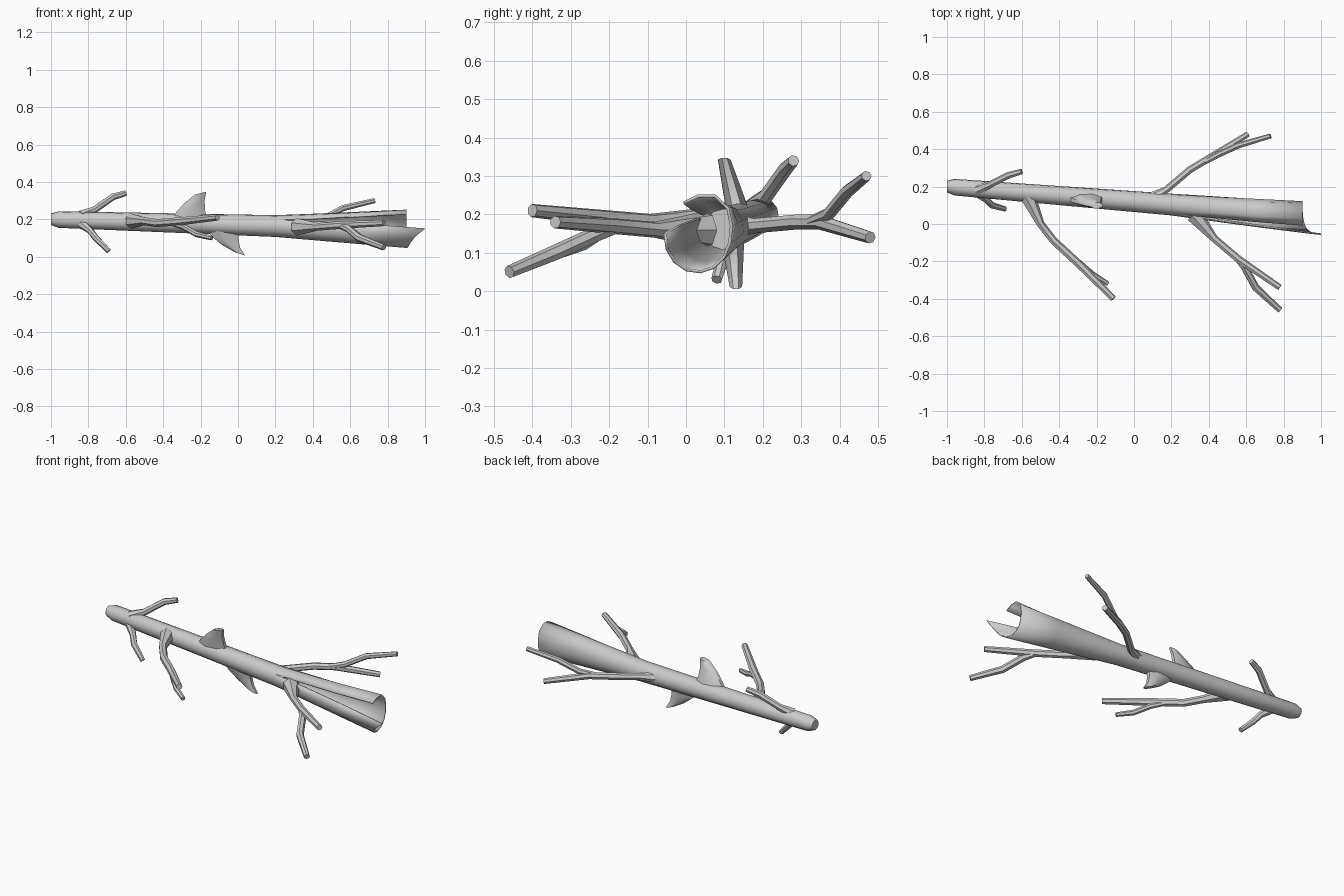
import bpy, bmesh, math
from mathutils import Vector

cube = bpy.data.objects.get("Cube")
if cube:
    bpy.data.objects.remove(cube, do_unlink=True)

grey = (.6, .6, .6, 1)
bark = bpy.data.materials.new("pale grey bark")
bark.use_nodes = True
bark.diffuse_color = grey
bark.node_tree.nodes["Principled BSDF"].inputs["Base Color"].default_value = grey


def loft(name, rings, closed=True):
    """Skin a list of point rings; closed rings also get an end cap."""
    bm = bmesh.new()
    rows = [[bm.verts.new(point) for point in ring] for ring in rings]
    count = len(rows[0])
    for near, far in zip(rows, rows[1:]):
        for i in range(count if closed else count - 1):
            j = (i + 1) % count
            bm.faces.new((near[i], near[j], far[j], far[i]))
    bm.faces.new(rows[0][::-1])
    if closed:
        bm.faces.new(rows[-1])
    bmesh.ops.remove_doubles(bm, verts=bm.verts, dist=.0005)
    bmesh.ops.recalc_face_normals(bm, faces=bm.faces)
    mesh = bpy.data.meshes.new(name)
    bm.to_mesh(mesh)
    bm.free()
    mesh.materials.append(bark)
    part = bpy.data.objects.new(name, mesh)
    bpy.context.collection.objects.link(part)
    bpy.ops.object.select_all(action="DESELECT")
    part.select_set(True)
    bpy.context.view_layer.objects.active = part
    bpy.ops.object.shade_smooth_by_angle(angle=math.radians(50))
    return part


def circle(sides):
    return [math.tau * (i + .5) / sides for i in range(sides)]


def branch(name, radius, base_flare, *path):
    """Tube along a path, thick at its base and slimmer at its cut tip."""
    points = [Vector(p) for p in path]
    last = len(points) - 1
    rings = []
    for k, centre in enumerate(points):
        along = (points[min(k + 1, last)] - points[max(k - 1, 0)]).normalized()
        side = along.cross(Vector((0, 0, 1))).normalized()
        up = side.cross(along)
        size = radius * (base_flare if k == 0 else .8 if k == last else 1)
        rings.append([centre + size * (side * math.cos(a) + up * math.sin(a))
                      for a in circle(7)])
    return loft(name, rings)


def stub(name, base, tip, width, depth, tilt):
    """Flattened stub that narrows from its base to a slanted broken tip."""
    base, tip = Vector(base), Vector(tip)
    rings = []
    for t in (0, .35, .7, 1):
        centre = base.lerp(tip, t)
        centre.x = base.x + (tip.x - base.x) * t * t
        taper = 1 - .7 * t
        rings.append([centre + Vector((width * taper * math.cos(a),
                                       depth * (1 - t / 2) * math.sin(a),
                                       tilt * t * math.cos(a)))
                      for a in circle(8)])
    return loft(name, rings)


# Trunk axis drifts and thickens along x; the seam opens as the mouth flares
SIDES = 12
SEAM = math.radians(145)
HALF_GAP = math.radians(30)


def trunk_ring(x, scale=1):
    flare = max(0, (x - .2) / .7)
    radius = (.056 + .012 * x) * scale
    start = SEAM - HALF_GAP * flare
    sweep = math.tau - 2 * HALF_GAP * flare
    ring = []
    for i in range(SIDES + 1):
        a = start - sweep * i / SIDES
        peak = 1 + .25 * flare * max(0, math.cos(a - 1)) ** 4
        ring.append(Vector((
            x + .1 * flare * (i / SIDES) ** 8,
            .12 - .08 * x - .018 * flare + (radius + .022 * flare) * peak * math.cos(a),
            .17 - .03 * x + (radius + .03 * flare) * peak * math.sin(a))))
    return ring


trunk = loft("hollow_trunk",
             [trunk_ring(-1, .7)] + [trunk_ring(x) for x in (-.96, -.5, 0, .2, .4, .65, .9)],
             closed=False)
shell = trunk.modifiers.new("bark thickness", "SOLIDIFY")
shell.thickness = .008
shell.offset = -1

# Inner wall closing the hollow
bpy.ops.mesh.primitive_cylinder_add(vertices=SIDES, radius=.055, depth=.02,
                                    location=(.25, .1, .16), rotation=(0, math.pi / 2, 0))
wall = bpy.context.object
wall.name = "hollow_inner_wall"
wall.data.materials.append(bark)

# Forked branches, each with one side twig
branch("back_branch", .02, 1.7, (.08, .13, .17), (.17, .18, .17), (.3, .29, .18),
       (.4, .35, .18), (.61, .48, .14))
branch("back_branch_twig", .017, .8, (.36, .32, .18), (.45, .37, .2),
       (.56, .42, .26), (.73, .47, .3))
branch("front_branch", .021, 2.3, (.32, .05, .16), (.43, -.08, .16),
       (.56, -.19, .17), (.78, -.34, .18))
branch("front_branch_twig", .021, .8, (.54, -.17, .17), (.59, -.23, .15),
       (.65, -.34, .1), (.78, -.46, .05))
branch("middle_branch", .022, 2, (-.57, .15, .19), (-.5, 0, .19),
       (-.43, -.09, .18), (-.3, -.21, .19), (-.11, -.4, .21))
branch("middle_branch_twig", .016, .8, (-.36, -.15, .18), (-.29, -.21, .16),
       (-.22, -.27, .12), (-.14, -.32, .1))

# Small twigs near the narrow end
branch("upper_twig", .019, 1.5, (-.84, .18, .22), (-.77, .21, .25),
       (-.67, .26, .32), (-.6, .28, .34))
branch("lower_twig", .018, 1.5, (-.84, .17, .18), (-.79, .13, .14),
       (-.76, .1, .1), (-.69, .08, .03))

# Broken stubs above and below the middle
stub("upper_stub", (-.26, .14, .19), (-.2, .1, .34), .11, .035, .008)
stub("lower_stub", (-.08, .12, .15), (.01, .13, .015), .1, .035, -.01)
